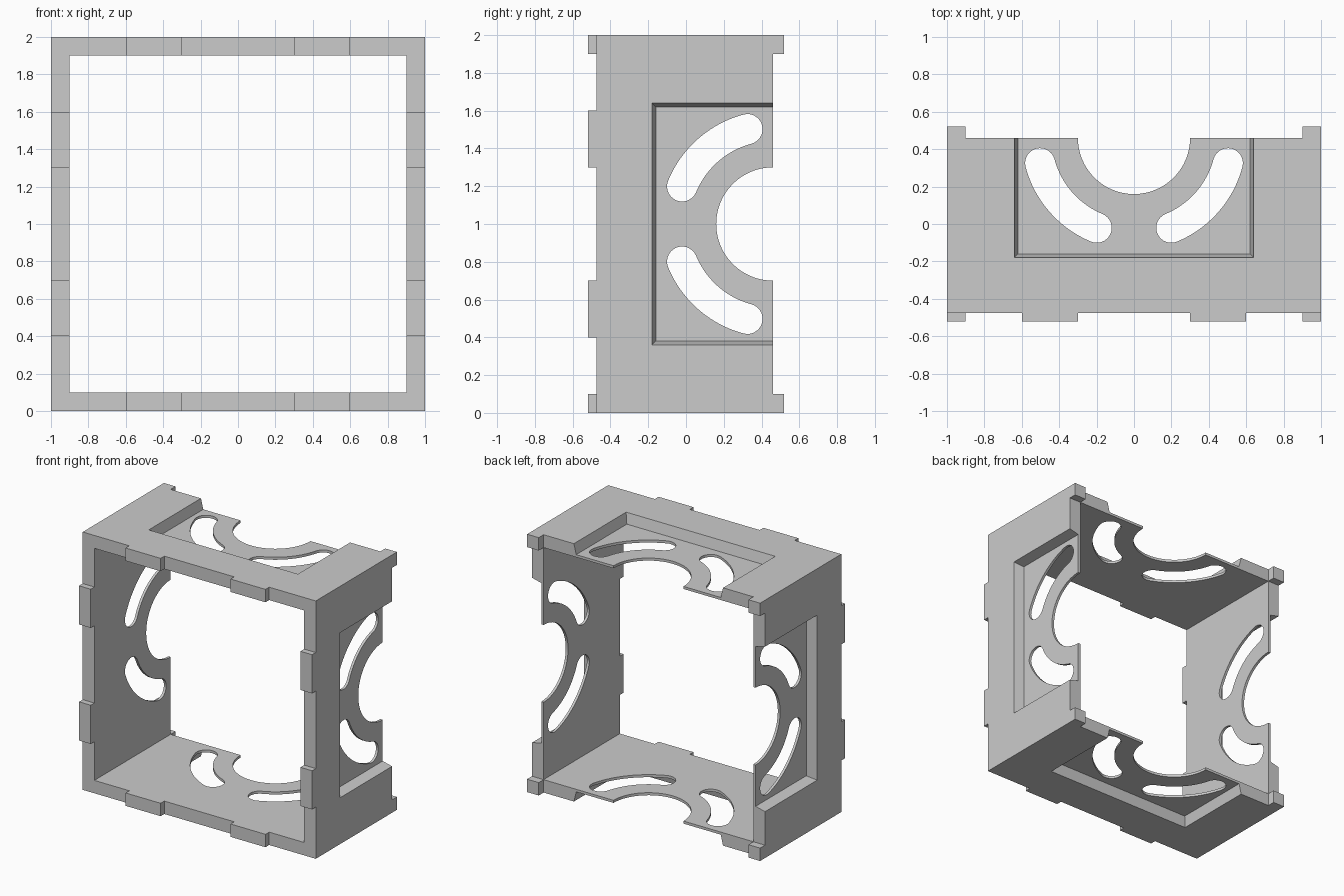
import bpy
import bmesh
from math import cos, sin, pi, radians
from mathutils import Matrix, Vector

old = bpy.data.objects.get("Cube")
if old:
    bpy.data.objects.remove(old, do_unlink=True)

FRONT, BACK, END = -0.475, 0.46, 0.52
grey = bpy.data.materials.new("plain_grey")
grey.use_nodes = True
colour = (0.6, 0.6, 0.6, 1)
grey.diffuse_color = colour
grey.node_tree.nodes["Principled BSDF"].inputs["Base Color"].default_value = colour


def prism(bm, low, high):
    """Closed solid between two matching loops of points."""
    a = [bm.verts.new(p) for p in low]
    b = [bm.verts.new(p) for p in high]
    bm.faces.new(a[::-1])
    bm.faces.new(b)
    for i in range(len(a)):
        j = (i + 1) % len(a)
        bm.faces.new((a[i], a[j], b[j], b[i]))


def rect(u0, u1, v0, v1, w):
    return [Vector(p) for p in ((u0, v0, w), (u1, v0, w), (u1, v1, w), (u0, v1, w))]


def box(bm, x0, x1, y0, y1, z0, z1):
    prism(bm, rect(x0, x1, y0, y1, z0), rect(x0, x1, y0, y1, z1))


def finish(name, bm):
    bmesh.ops.recalc_face_normals(bm, faces=bm.faces)
    mesh = bpy.data.meshes.new(name)
    bm.to_mesh(mesh)
    bm.free()
    mesh.materials.append(grey)
    obj = bpy.data.objects.new(name, mesh)
    bpy.context.collection.objects.link(obj)
    return obj


def four_walls(bm):
    """Repeat geometry drawn for the top wall around the tube axis."""
    source = list(bm.verts) + list(bm.edges) + list(bm.faces)
    copies = [source]
    for k in range(1, 4):
        copies.append(bmesh.ops.duplicate(bm, geom=source)["geom"])
    for k, geom in enumerate(copies):
        turn = Matrix.Translation((0, 0, 1)) @ Matrix.Rotation(k * pi / 2, 4, "Y")
        verts = [g for g in geom if isinstance(g, bmesh.types.BMVert)]
        bmesh.ops.transform(bm, matrix=turn, verts=verts)


def arc(radius, start, end, steps, cu=0, cv=BACK):
    angles = [start + (end - start) * i / steps for i in range(steps + 1)]
    return [(cu + radius * cos(a), cv + radius * sin(a)) for a in angles]


def punch(bm, outline):
    prism(bm, [Vector((u, v, 0.8)) for u, v in outline],
          [Vector((u, v, 1.1)) for u, v in outline])


# Square tube body
bm = bmesh.new()
box(bm, -1, 1, FRONT, BACK, 0, 2)
body = finish("square_frame", bm)

# Opening through the tube
bm = bmesh.new()
box(bm, -0.9, 0.9, -1, 1, 0.1, 1.9)
opening = finish("opening_cutter", bm)

# Sloped recess on the outside of every wall
bm = bmesh.new()
prism(bm, rect(-0.62, 0.62, -0.16, 0.7, 0.92), rect(-0.65, 0.65, -0.19, 0.7, 1.04))
four_walls(bm)
recess = finish("recess_cutter", bm)

# Half-round notch and two curved slots in every wall
bm = bmesh.new()
punch(bm, arc(0.3, 0, 2 * pi, 64)[:-1])
R, r = 0.52, 0.08
a0, a1 = radians(-67.5), radians(-15)
slot = arc(R + r, a0, a1, 20)
slot += arc(r, a1, a1 + pi, 14, R * cos(a1), BACK + R * sin(a1))[1:-1]
slot += arc(R - r, a1, a0, 20)
slot += arc(r, a0 + pi, a0 + 2 * pi, 14, R * cos(a0), BACK + R * sin(a0))[1:-1]
punch(bm, slot)
punch(bm, [(-u, v) for u, v in slot])
four_walls(bm)
holes = finish("slot_cutter", bm)

bpy.context.view_layer.objects.active = body
for cutter in (opening, recess, holes):
    mod = body.modifiers.new("cut", "BOOLEAN")
    mod.operation = "DIFFERENCE"
    mod.solver = "EXACT"
    mod.object = cutter
    bpy.ops.object.modifier_apply(modifier=mod.name)
    bpy.data.objects.remove(cutter, do_unlink=True)

# Pairs of locating tabs on the front rim
bm = bmesh.new()
for side in (-1, 1):
    u0, u1 = sorted((side * 0.3, side * 0.6))
    box(bm, u0, u1, -END, FRONT, 0.9, 1)
four_walls(bm)
finish("front_tabs", bm)

# Corner posts on the back rim
bm = bmesh.new()
box(bm, 0.9, 1, BACK, END, 0.9, 1)
four_walls(bm)
finish("back_corner_tabs", bm)

# Smooth the curved cuts, keep the edges crisp
bpy.ops.object.select_all(action="DESELECT")
body.select_set(True)
bpy.context.view_layer.objects.active = body
bpy.ops.object.shade_smooth_by_angle(angle=radians(30))
